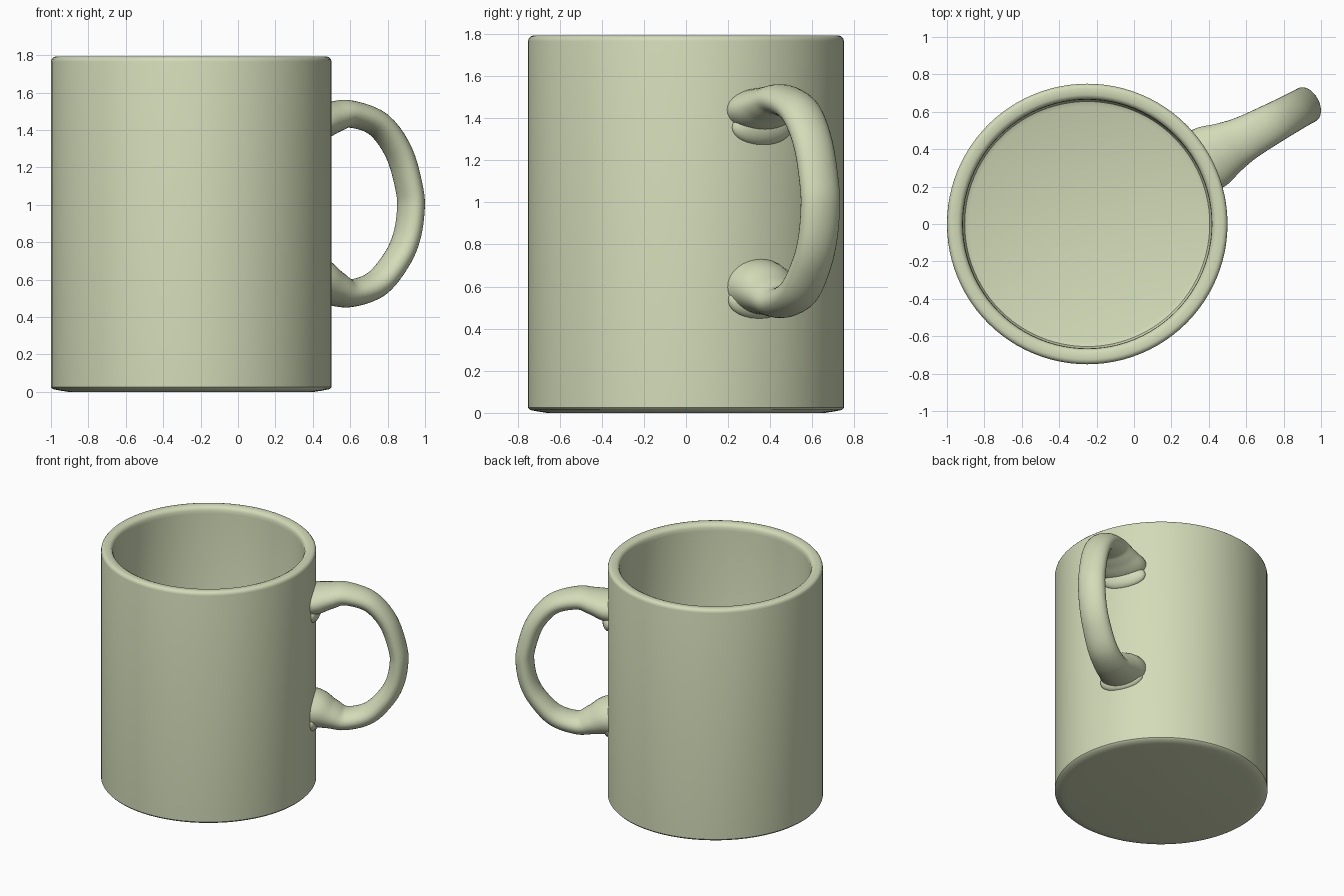
import bpy, bmesh, math
from mathutils import Vector, Matrix

if "Cube" in bpy.data.objects:
    bpy.data.objects.remove(bpy.data.objects["Cube"])

CX = -0.25                      # mug axis
ANG = math.radians(28.5)        # direction the handle points
OUT = Vector((math.cos(ANG), math.sin(ANG), 0))
SIDE = Vector((-math.sin(ANG), math.cos(ANG), 0))
UP = Vector((0, 0, 1))
AXIS = Vector((CX, 0, 0))

mat = bpy.data.materials.new("pale_green_glaze")
mat.diffuse_color = (0.65, 0.71, 0.48, 1)
mat.use_nodes = True
mat.node_tree.nodes["Principled BSDF"].inputs["Base Color"].default_value = mat.diffuse_color


def finish(bm, name, angle=40):
    bmesh.ops.recalc_face_normals(bm, faces=bm.faces)
    me = bpy.data.meshes.new(name)
    bm.to_mesh(me)
    bm.free()
    me.materials.append(mat)
    ob = bpy.data.objects.new(name, me)
    bpy.context.collection.objects.link(ob)
    bpy.ops.object.select_all(action='DESELECT')
    ob.select_set(True)
    bpy.context.view_layer.objects.active = ob
    bpy.ops.object.shade_smooth_by_angle(angle=math.radians(angle))
    return ob


def bridge(bm, rings):
    for a, b in zip(rings, rings[1:]):
        n = len(a)
        for i in range(n):
            bm.faces.new((a[i], a[(i + 1) % n], b[(i + 1) % n], b[i]))
    bm.faces.new(rings[0])
    bm.faces.new(rings[-1])


# Cup: lathed wall with soft rim, thin foot bevel and flat inner floor
profile = [(0.66, 0.0), (0.70, 0.006), (0.74, 0.014), (0.75, 0.025),
           (0.75, 1.765), (0.747, 1.778), (0.738, 1.788), (0.725, 1.792),
           (0.69, 1.79), (0.675, 1.782), (0.667, 1.765),
           (0.665, 1.74), (0.665, 0.12), (0.655, 0.10), (0.63, 0.09)]
bm = bmesh.new()
N = 96
rings = [[bm.verts.new((CX + r * math.cos(2 * math.pi * i / N),
                        r * math.sin(2 * math.pi * i / N), z))
          for i in range(N)] for r, z in profile]
bridge(bm, rings)
finish(bm, "cup_body")

# Handle: elliptical sweep; stations are (radius, z, half thickness, half width)
stations = [Vector(s) for s in [
    (0.70, 1.435, 0.105, 0.175), (0.77, 1.445, 0.10, 0.17),
    (0.86, 1.468, 0.085, 0.142), (0.967, 1.485, 0.073, 0.120),
    (1.138, 1.43, 0.068, 0.107), (1.263, 1.28, 0.066, 0.101),
    (1.328, 1.08, 0.065, 0.10), (1.335, 0.96, 0.065, 0.10),
    (1.308, 0.82, 0.066, 0.10), (1.245, 0.70, 0.068, 0.102),
    (1.125, 0.575, 0.072, 0.108), (0.967, 0.527, 0.075, 0.120),
    (0.86, 0.555, 0.097, 0.142), (0.77, 0.588, 0.128, 0.165),
    (0.70, 0.60, 0.14, 0.175)]]


def spline(p, steps):
    p = [2 * p[0] - p[1]] + p + [2 * p[-1] - p[-2]]
    out = []
    for i in range(1, len(p) - 2):
        a, b, c, d = p[i - 1:i + 3]
        for k in range(steps):
            t = k / steps
            out.append(0.5 * (2 * b + (c - a) * t + (2 * a - 5 * b + 4 * c - d) * t * t
                              + (3 * b - a - 3 * c + d) * t ** 3))
    return out + [p[-2]]


path = spline(stations, 5)
bm = bmesh.new()
rings = []
for i, (r, z, a, b) in enumerate(path):
    t = path[min(i + 1, len(path) - 1)] - path[max(i - 1, 0)]
    tan = (OUT * t[0] + UP * t[1]).normalized()
    nrm = SIDE.cross(tan)
    c = AXIS + OUT * r + UP * z
    rings.append([bm.verts.new(c + nrm * a * math.cos(2 * math.pi * k / 32)
                               + SIDE * b * math.sin(2 * math.pi * k / 32))
                  for k in range(32)])
bridge(bm, rings)
finish(bm, "handle")

# Small flattened clay lumps where the handle meets the wall
for name, z, shift, hz in (("upper_joint", 1.355, 0.01, 0.085),
                           ("lower_joint", 0.535, -0.01, 0.09)):
    bm = bmesh.new()
    bmesh.ops.create_uvsphere(bm, u_segments=32, v_segments=16, radius=1)
    m = Matrix((OUT * 0.055, SIDE * 0.16, UP * hz)).transposed().to_4x4()
    m.translation = AXIS + OUT * 0.735 + SIDE * shift + UP * z
    bmesh.ops.transform(bm, matrix=m, verts=bm.verts)
    finish(bm, name)
